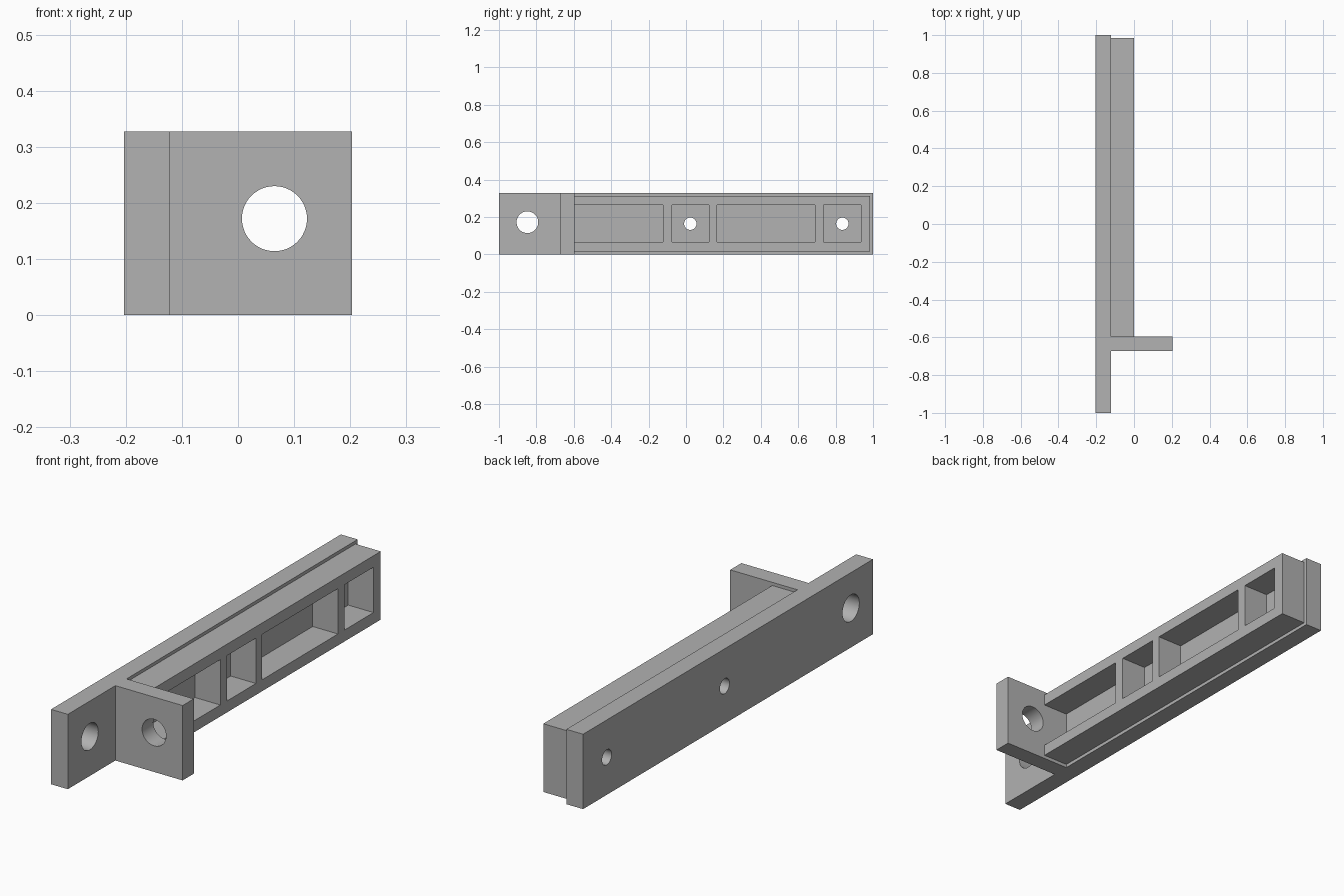
import bpy
import bmesh
import math
from mathutils import Matrix, Vector

cube = bpy.data.objects.get("Cube")
if cube:
    bpy.data.objects.remove(cube, do_unlink=True)

grey = bpy.data.materials.new("plain_grey")
grey.use_nodes = True
colour = (0.445, 0.445, 0.445, 1)
grey.diffuse_color = colour
grey.node_tree.nodes["Principled BSDF"].inputs["Base Color"].default_value = colour

LEFT, FACE, RIB_FRONT, TIP = -0.203, -0.122, 0.0, 0.203
FLANGE_FRONT, FLANGE_BACK = -0.672, -0.595
HEIGHT = 0.327


def finish(name, bm):
    bmesh.ops.recalc_face_normals(bm, faces=bm.faces)
    mesh = bpy.data.meshes.new(name)
    bm.to_mesh(mesh)
    bm.free()
    mesh.materials.append(grey)
    obj = bpy.data.objects.new(name, mesh)
    bpy.context.collection.objects.link(obj)
    return obj


def box(name, low, high):
    low, high = Vector(low), Vector(high)
    bm = bmesh.new()
    place = Matrix.Translation((low + high) / 2) @ Matrix.Diagonal((*(high - low), 1))
    bmesh.ops.create_cube(bm, size=1, matrix=place)
    return finish(name, bm)


def drill(name, centre, radius, axis):
    bm = bmesh.new()
    turn = Matrix.Rotation(math.pi / 2, 4, "Y" if axis == "X" else "X")
    bmesh.ops.create_cone(bm, cap_ends=True, segments=48, radius1=radius, radius2=radius,
                          depth=0.16, matrix=Matrix.Translation(centre) @ turn)
    return finish(name, bm)


def combine(target, tool, operation):
    mod = target.modifiers.new(operation.lower(), "BOOLEAN")
    mod.object, mod.operation, mod.solver = tool, operation, "EXACT"
    bpy.context.view_layer.objects.active = target
    bpy.ops.object.modifier_apply(modifier=mod.name)
    bpy.data.objects.remove(tool, do_unlink=True)


# Long back plate with its cross flange, extruded from one outline
outline = [(LEFT, -1), (FACE, -1), (FACE, FLANGE_FRONT), (TIP, FLANGE_FRONT),
           (TIP, FLANGE_BACK), (FACE, FLANGE_BACK), (FACE, 1), (LEFT, 1)]
bm = bmesh.new()
base = bm.faces.new([bm.verts.new((x, y, 0)) for x, y in outline])
extruded = bmesh.ops.extrude_face_region(bm, geom=[base])["geom"]
bmesh.ops.translate(bm, vec=(0, 0, HEIGHT),
                    verts=[v for v in extruded if isinstance(v, bmesh.types.BMVert)])
bracket = finish("mounting_bracket", bm)

# Rib block, hollowed by four pockets that reach the plate
rib = box("rib_block", (FACE - 0.03, FLANGE_BACK - 0.03, 0.015), (RIB_FRONT, 0.985, 0.313))
for start, end in ((-0.61, -0.122), (-0.075, 0.124), (0.165, 0.69), (0.736, 0.935)):
    pocket = box("pocket_cutter", (LEFT, start, 0.065), (0.1, end, 0.263))
    combine(rib, pocket, "DIFFERENCE")
combine(bracket, rib, "UNION")

# Large holes in plate end and flange, small holes in the square pockets
plate_x = (LEFT + FACE) / 2
flange_y = (FLANGE_FRONT + FLANGE_BACK) / 2
holes = (((plate_x, -0.848, 0.172), 0.058, "X"),
         ((0.065, flange_y, 0.172), 0.058, "Y"),
         ((plate_x, 0.023, 0.164), 0.033, "X"),
         ((plate_x, 0.836, 0.164), 0.033, "X"))
for centre, radius, axis in holes:
    combine(bracket, drill("hole_cutter", centre, radius, axis), "DIFFERENCE")

# Smooth hole walls, crisp corners
bpy.ops.object.select_all(action="DESELECT")
bracket.select_set(True)
bpy.context.view_layer.objects.active = bracket
bpy.ops.object.shade_smooth_by_angle(angle=math.radians(30))
